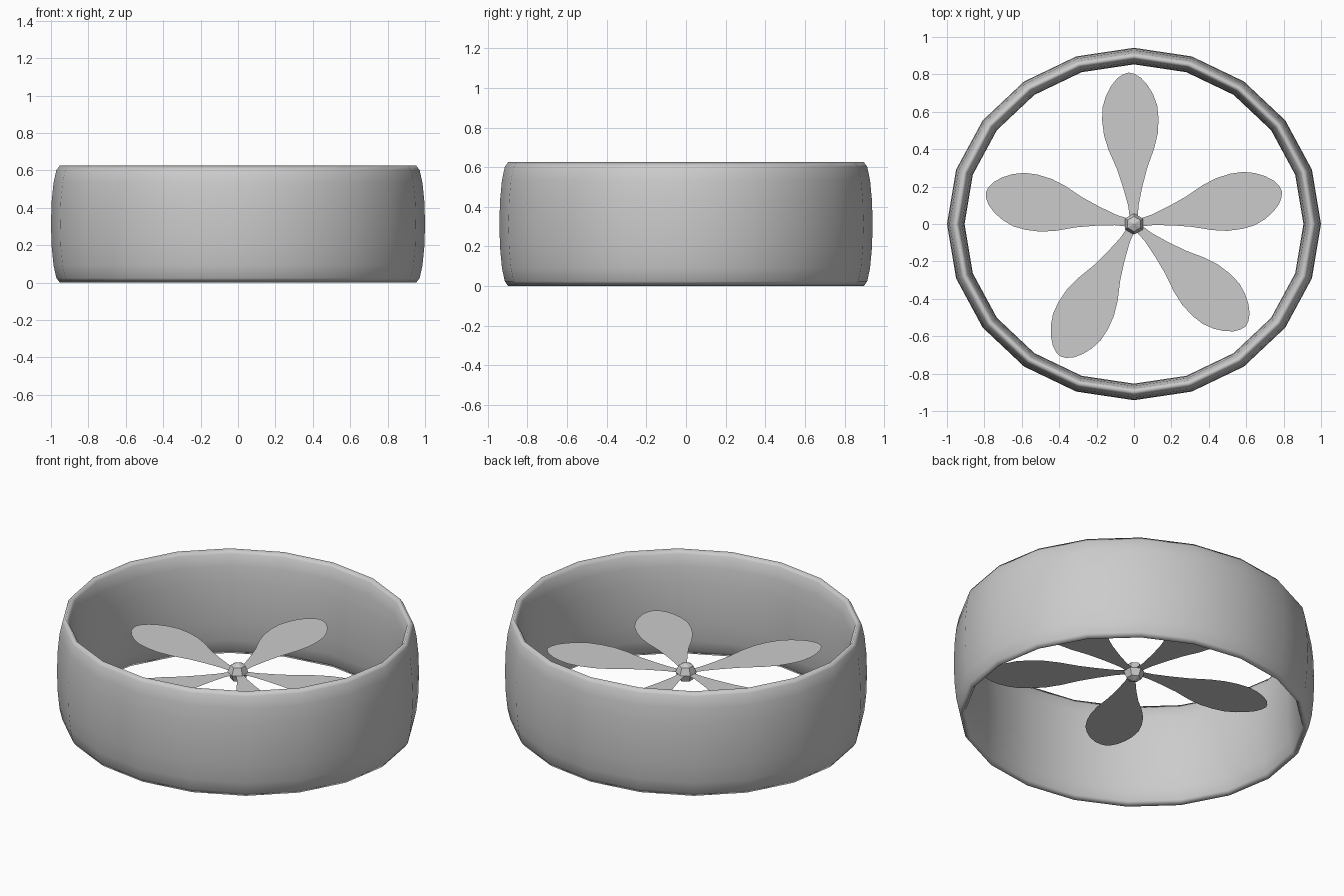
import bpy, bmesh
from math import radians

if "Cube" in bpy.data.objects:
    bpy.data.objects.remove(bpy.data.objects["Cube"])

MID = 0.3125  # height of hub and blades

# Duct ring: torus stretched tall, slightly narrower front to back
bpy.ops.mesh.primitive_torus_add(major_segments=20, minor_segments=16,
                                 major_radius=0.953, minor_radius=0.047,
                                 location=(0, 0, MID))
ring = bpy.context.object
ring.name = "duct_ring"
ring.scale = (1, 0.942, MID / 0.047)
bpy.ops.object.transform_apply(location=False, rotation=False, scale=True)
bpy.ops.object.shade_smooth()

# Hub: small faceted ball
bpy.ops.mesh.primitive_uv_sphere_add(segments=6, ring_count=4, radius=0.057,
                                     location=(0, 0, MID))
bpy.context.object.name = "hub"

# Blades: thin paddles as (distance from hub, half width)
PROFILE = [(0.02, 0.02), (0.1, 0.028), (0.2, 0.052), (0.3, 0.082), (0.4, 0.122),
           (0.48, 0.144), (0.56, 0.151), (0.63, 0.146), (0.69, 0.126),
           (0.74, 0.098), (0.78, 0.064), (0.802, 0.03)]


def make_blade(index, angle):
    bm = bmesh.new()
    pairs = [(bm.verts.new((r, -w, 0)), bm.verts.new((r, w, 0))) for r, w in PROFILE]
    for (a, b), (c, d) in zip(pairs, pairs[1:]):
        bm.faces.new((a, c, d, b))
    tip = bm.verts.new((0.81, 0, 0))
    bm.faces.new((pairs[-1][0], tip, pairs[-1][1]))
    mesh = bpy.data.meshes.new(f"blade_{index}")
    bm.to_mesh(mesh)
    bm.free()
    blade = bpy.data.objects.new(f"blade_{index}", mesh)
    bpy.context.collection.objects.link(blade)
    blade.location.z = MID
    blade.rotation_euler.z = radians(angle)


for i, angle in enumerate((12.5, 92, 168, 241, 317.5), 1):
    make_blade(i, angle)
